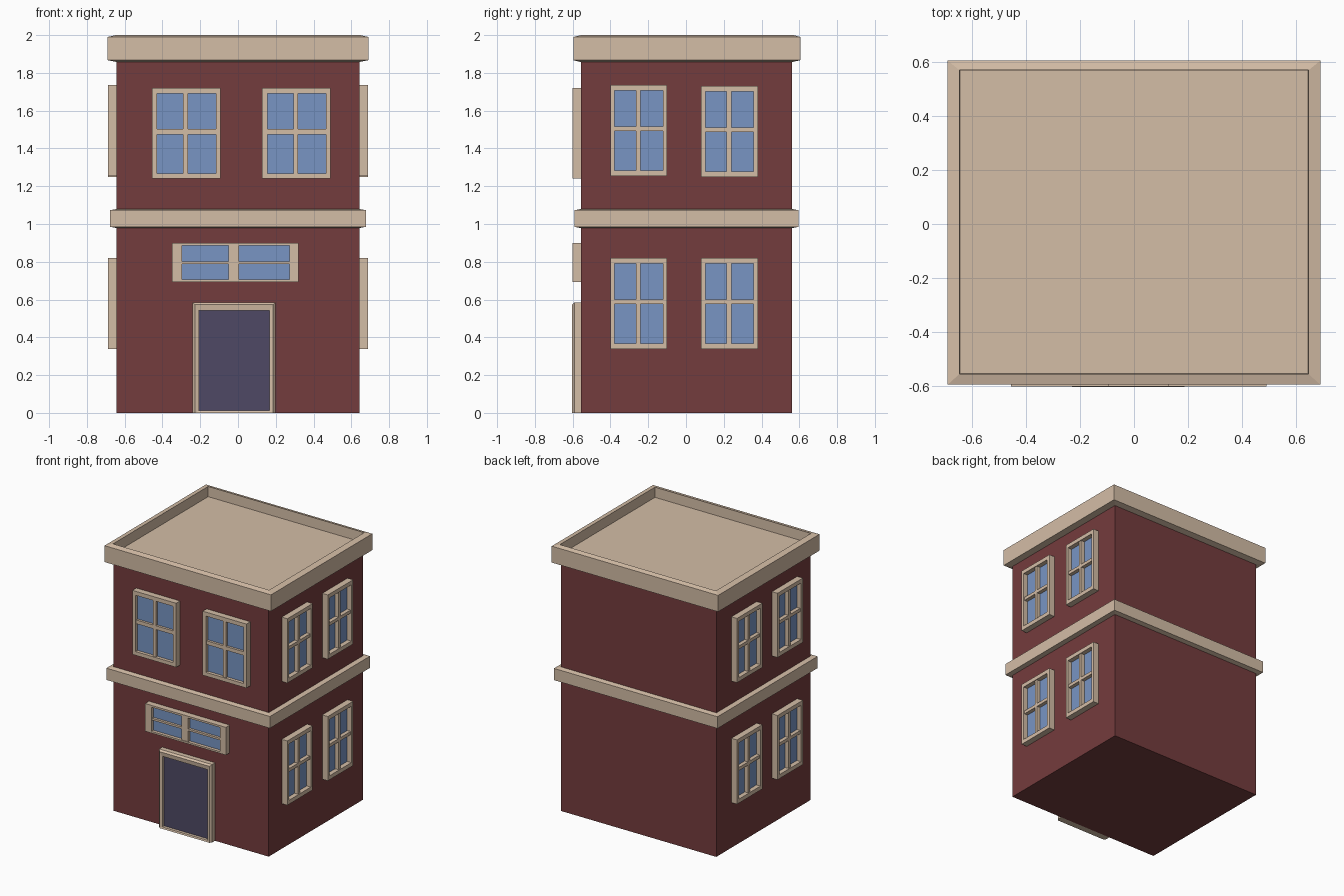
import bpy, bmesh
from mathutils import Vector

if "Cube" in bpy.data.objects:
    bpy.data.objects.remove(bpy.data.objects["Cube"])


def material(name, r, g, b):
    def lin(c):
        c /= 255
        return c / 12.92 if c <= 0.04045 else ((c + 0.055) / 1.055) ** 2.4
    m = bpy.data.materials.new(name)
    m.diffuse_color = (lin(r), lin(g), lin(b), 1)
    m.use_nodes = True
    m.node_tree.nodes["Principled BSDF"].inputs["Base Color"].default_value = m.diffuse_color
    return m


BRICK = material("brick_red", 116, 60, 61)
STONE = material("tan_stone", 212, 189, 166)
GLASS = material("blue_glass", 120, 149, 196)
DOOR = material("dark_door", 78, 73, 101)

FRONT, SIDE = -0.555, 0.643          # wall planes
Y0, Y1 = -0.555, 0.56


def finish(bm, name, mat):
    bmesh.ops.recalc_face_normals(bm, faces=bm.faces)
    me = bpy.data.meshes.new(name)
    bm.to_mesh(me)
    bm.free()
    me.materials.append(mat)
    ob = bpy.data.objects.new(name, me)
    bpy.context.collection.objects.link(ob)
    return ob


def add_box(bm, lo, hi):
    vs = bmesh.ops.create_cube(bm, size=1)["verts"]
    for v in vs:
        v.co = Vector([(a + b) / 2 + c * (b - a) for a, b, c in zip(lo, hi, v.co)])


def rings(name, loops, mat):
    """Stack of rectangular loops (half x, y min, y max, z), capped at both ends."""
    bm = bmesh.new()
    rows = [[bm.verts.new(p) for p in ((-x, a, z), (x, a, z), (x, b, z), (-x, b, z))]
            for x, a, b, z in loops]
    for r, s in zip(rows, rows[1:]):
        for i in range(4):
            j = (i + 1) % 4
            bm.faces.new((r[i], r[j], s[j], s[i]))
    bm.faces.new(rows[0][::-1])
    bm.faces.new(rows[-1])
    return finish(bm, name, mat)


def wall_boxes(name, wall, rects, d0, d1, mat):
    """Boxes (u0, u1, z0, z1) standing out of a wall from depth d0 to d1."""
    bm = bmesh.new()
    for u0, u1, z0, z1 in rects:
        if wall == "front":
            add_box(bm, (u0, FRONT - d1, z0), (u1, FRONT - d0, z1))
        else:
            s = 1 if wall == "right" else -1
            xs = sorted((s * (SIDE + d0), s * (SIDE + d1)))
            add_box(bm, (xs[0], u0, z0), (xs[1], u1, z1))
    return finish(bm, name, mat)


def window(name, wall, us, zs, glass_depth, bar_depth=0.04):
    """us / zs: outer, pane, bar start, bar end, pane, outer positions."""
    a, b, c, d, e, f = us
    p, q, r, s, t, v = zs
    wall_boxes(name + "_frame", wall,
               [(a, b, p, v), (e, f, p, v), (b, e, p, q), (b, e, t, v)], 0, 0.046, STONE)
    wall_boxes(name + "_bars", wall,
               [(c, d, q, t), (b, c, r, s), (d, e, r, s)], 0, bar_depth, STONE)
    wall_boxes(name + "_glass", wall, [(b, e, q, t)], glass_depth - 0.008, glass_depth, GLASS)


# Brick body
rings("brick_walls", [(SIDE, Y0, Y1, 0), (SIDE, Y0, Y1, 1.9)], BRICK)

# Belt course between the storeys
rings("belt_course", [(SIDE - 0.005, Y0, Y1, 0.978), (0.678, -0.59, 0.595, 0.985),
                      (0.678, -0.59, 0.595, 1.073), (SIDE - 0.005, Y0, Y1, 1.08)], STONE)

# Cornice with sunken roof deck
rings("cornice_and_roof", [(SIDE - 0.005, Y0, Y1, 1.857), (0.69, -0.595, 0.605, 1.867),
                           (0.69, -0.595, 0.605, 1.99), (0.647, -0.556, 0.57, 2.0),
                           (0.645, -0.554, 0.568, 1.925)], STONE)

# Upper front windows
for i, x in enumerate((-0.455, 0.128)):
    us = [x + k for k in (0, 0.027, 0.165, 0.19, 0.338, 0.363)]
    window(f"front_window_{i}", "front", us, (1.24, 1.268, 1.475, 1.503, 1.69, 1.72), 0.022)

# Side windows, mirrored on both sides
for wall in ("right", "left"):
    for i, y in enumerate((-0.4, 0.08)):
        us = [y + k for k in (0, 0.022, 0.135, 0.16, 0.278, 0.3)]
        for floor, z in (("lower", 0.338), ("upper", 1.254 - 0.005 * i)):
            zs = [z + k for k in (0, 0.03, 0.238, 0.262, 0.452, 0.482)]
            window(f"{wall}_{floor}_window_{i}", wall, us, zs, 0.012)

# Transom window above the door
window("transom", "front", (-0.35, -0.297, -0.05, 0.004, 0.272, 0.32),
       (0.692, 0.705, 0.787, 0.802, 0.886, 0.9), 0.022)

# Door surround: outline extruded from the wall, outer edge chamfered, front inset
bm = bmesh.new()
x0, x1, top = -0.24, 0.198, 0.585
outline = [(x0, 0.0), (x0, top), (x1, top), (x1, 0.0)]
inner = [(-0.208, 0.012), (-0.208, 0.542), (0.167, 0.542), (0.167, 0.012)]
cham = [(x0 + 0.012, 0.0), (x0 + 0.012, top - 0.012), (x1 - 0.012, top - 0.012), (x1 - 0.012, 0.0)]
steps = [(outline, 0), (outline, 0.036), (cham, 0.049), (inner, 0.045), (inner, 0.02)]
rows = [[bm.verts.new((x, FRONT - d, z)) for x, z in pts] for pts, d in steps]
for r, s in zip(rows, rows[1:]):
    for i in range(4):
        j = (i + 1) % 4
        bm.faces.new((r[i], r[j], s[j], s[i]))
bm.faces.new(rows[0])
bm.faces.new(rows[-1])
finish(bm, "door_surround", STONE)

# Door panel
wall_boxes("door_panel", "front", [(-0.207, 0.166, 0.013, 0.541)], 0.018, 0.025, DOOR)
